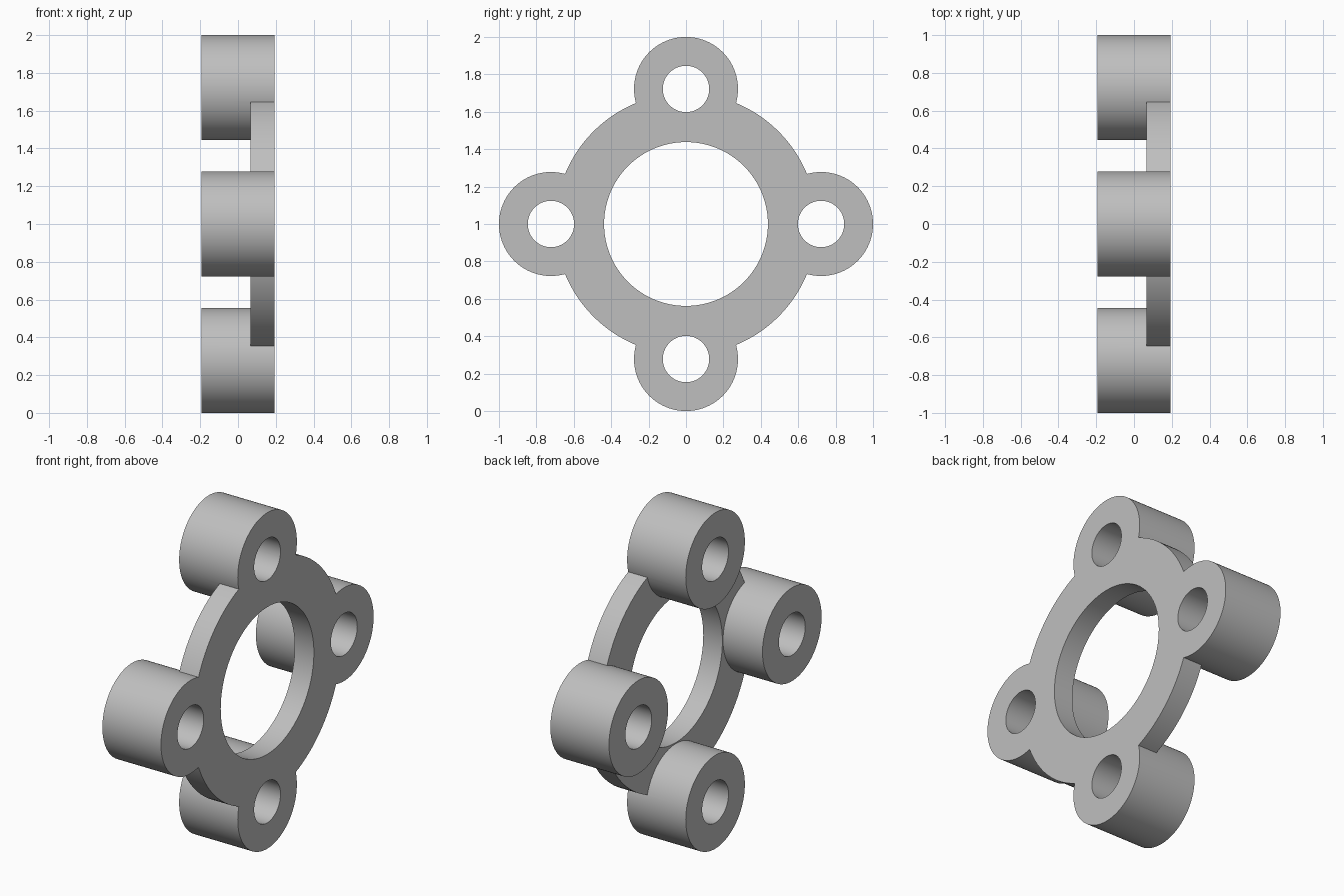
import bpy, math

if "Cube" in bpy.data.objects:
    bpy.data.objects.remove(bpy.data.objects["Cube"])

X0, X1 = -0.193, 0.193      # boss ends along x
RING_X0 = 0.067             # rear face of the thin ring
BOSS_POS = 0.722            # boss centre distance from the axis

grey = bpy.data.materials.new("light grey")
grey.diffuse_color = (0.52, 0.52, 0.52, 1)
grey.use_nodes = True
grey.node_tree.nodes["Principled BSDF"].inputs["Base Color"].default_value = grey.diffuse_color


def cylinder(name, radius, x0, x1, y=0.0, z=1.0, sides=96):
    bpy.ops.mesh.primitive_cylinder_add(
        vertices=sides, radius=radius, depth=x1 - x0,
        location=((x0 + x1) / 2, y, z), rotation=(0, math.pi / 2, 0))
    ob = bpy.context.object
    ob.name = name
    ob.data.materials.append(grey)
    return ob


def combine(target, other, operation):
    mod = target.modifiers.new(operation.lower(), 'BOOLEAN')
    mod.object, mod.operation, mod.solver = other, operation, 'EXACT'
    bpy.context.view_layer.objects.active = target
    bpy.ops.object.modifier_apply(modifier=mod.name)
    bpy.data.objects.remove(other, do_unlink=True)


centres = [(BOSS_POS * math.cos(a), 1 + BOSS_POS * math.sin(a))
           for a in (i * math.pi / 2 for i in range(4))]

# Thin ring
flange = cylinder("flange", 0.70, RING_X0, X1, sides=128)

# Four long bosses, flush with the ring's outer face
for y, z in centres:
    combine(flange, cylinder("boss", 0.278, X0, X1, y, z), 'UNION')

# Central bore and bolt holes
combine(flange, cylinder("bore", 0.438, -0.5, 0.5, sides=128), 'DIFFERENCE')
for y, z in centres:
    combine(flange, cylinder("bolt_hole", 0.124, -0.5, 0.5, y, z, 64), 'DIFFERENCE')

# Smooth round walls, crisp rims
bpy.ops.object.select_all(action='DESELECT')
flange.select_set(True)
bpy.context.view_layer.objects.active = flange
bpy.ops.object.shade_smooth_by_angle(angle=math.radians(30))
